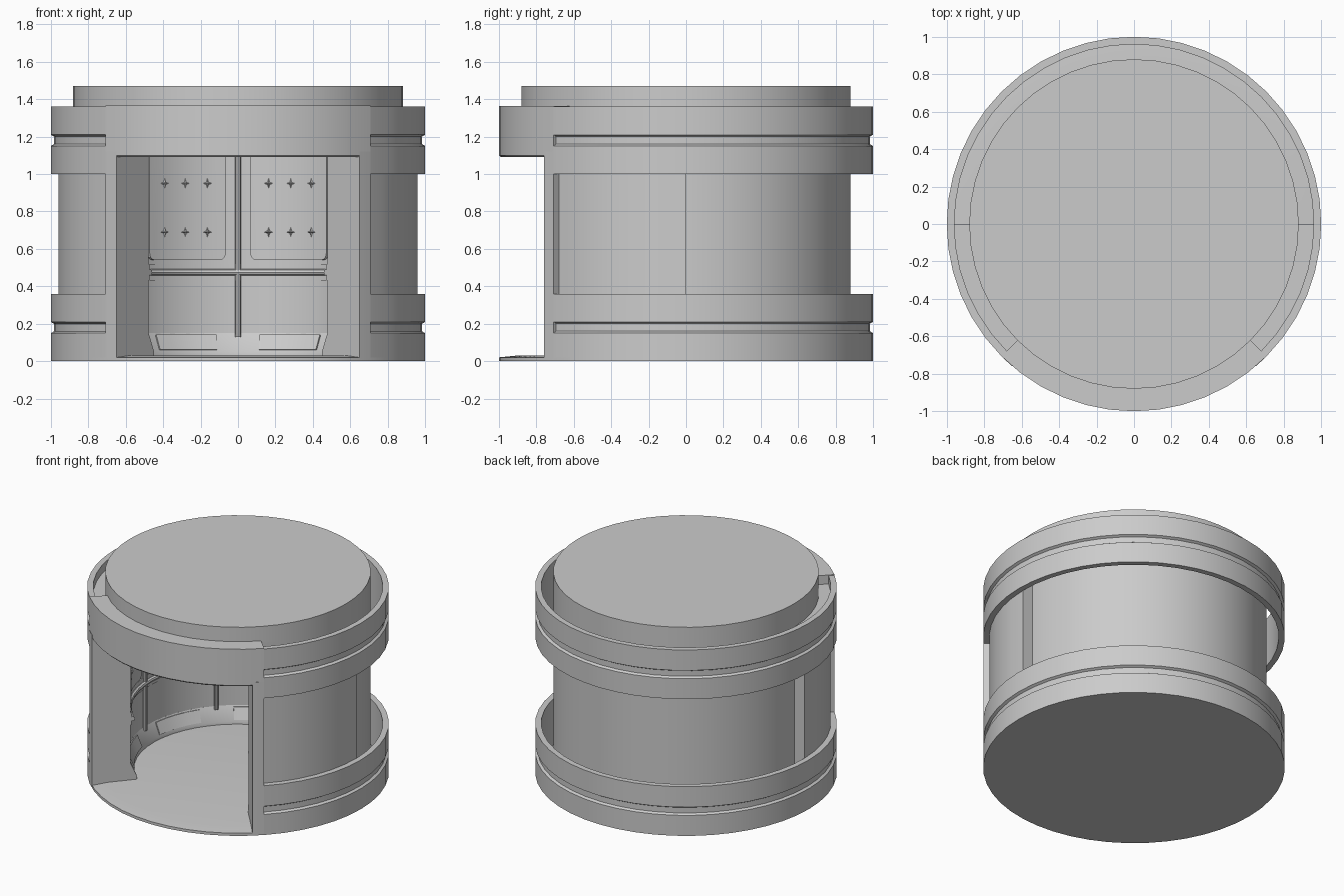
import bpy, bmesh, math
from mathutils import Matrix, Vector

if "Cube" in bpy.data.objects:
    bpy.data.objects.remove(bpy.data.objects["Cube"])

grey = bpy.data.materials.new("light_grey")
grey.diffuse_color = (0.6, 0.6, 0.6, 1)
grey.use_nodes = True
grey.node_tree.nodes["Principled BSDF"].inputs["Base Color"].default_value = grey.diffuse_color


def polar(r, deg, z):
    """Angle is measured from the back (+y), positive towards +x."""
    a = math.radians(deg)
    return Vector((r * math.sin(a), r * math.cos(a), z))


def finish(name, bm):
    bmesh.ops.remove_doubles(bm, verts=bm.verts, dist=1e-5)
    bmesh.ops.recalc_face_normals(bm, faces=bm.faces)
    me = bpy.data.meshes.new(name)
    bm.to_mesh(me)
    bm.free()
    me.materials.append(grey)
    ob = bpy.data.objects.new(name, me)
    bpy.context.collection.objects.link(ob)
    return ob


def sweep(name, profile, a0=0, a1=360, round_corners=0):
    """Turn a closed (radius, height) profile about z from angle a0 to a1."""
    bm = bmesh.new()
    full = abs(a1 - a0) >= 360
    n = max(2, math.ceil(abs(a1 - a0) / 7.5))
    rows = [[bm.verts.new(polar(r, a0 + (a1 - a0) * i / n, z)) for r, z in profile]
            for i in range(n + (0 if full else 1))]
    k = len(profile)
    for i in range(n):
        a, b = rows[i], rows[(i + 1) % len(rows)]
        for j in range(k):
            m = (j + 1) % k
            if profile[j][0] == 0 and profile[m][0] == 0:
                continue
            bm.faces.new((a[j], a[m], b[m], b[j]))
    if not full:
        bm.faces.new(rows[0])
        bm.faces.new(rows[-1])
    if round_corners:
        ends = set(rows[0]) | set(rows[-1])
        corner = [e for e in bm.edges if set(e.verts) <= ends
                  and abs(e.verts[0].co.z - e.verts[1].co.z) < 1e-4]
        bmesh.ops.bevel(bm, geom=corner, offset=round_corners, segments=3,
                        profile=0.5, affect='EDGES')
    return finish(name, bm)


def box(r0, r1, z0, z1):
    return [(r0, z0), (r1, z0), (r1, z1), (r0, z1)]


DOOR, POST = 139.5, 135      # door opening and outer edge of the door posts
R_IN = 0.735                 # inner wall radius
PITCH = 46.5                 # spacing of the inner wall bays

# Floor, wall shell and roof
sweep("floor", [(0, 0), (1, 0), (1, 0.02), (0.9, 0.03), (0, 0.03)])
sweep("wall", box(R_IN, 0.88, 0.01, 1.35), -POST, POST)
sweep("roof", box(0, 0.88, 1.33, 1.47))

# Grooved outer bands, open behind
for name, z in (("lower_band", 0.0), ("upper_band", 1.0)):
    sweep(name, [(0.96, z), (1, z), (1, z + 0.15), (0.983, z + 0.16), (0.983, z + 0.2),
                 (1, z + 0.21), (1, z + 0.36), (0.96, z + 0.36)], -POST, POST)

# Door frame: lintel, two posts, and the thicker side walls next to them
sweep("door_lintel", [(R_IN, 1.1), (0.99, 1.09), (1, 1.1), (1, 1.365), (R_IN, 1.365)],
      POST, 360 - POST)
for side, s in (("right", 1), ("left", -1)):
    sweep("door_post_" + side, box(R_IN, 1, 0.01, 1.12), s * POST, s * DOOR)
    sweep("side_wall_" + side, box(0.87, 0.96, 0.01, 1.3), s * 90, s * POST)

# Sloped skirting, belt and handrail inside
sweep("skirting", [(0.69, 0.025), (0.75, 0.025), (0.75, 0.15), (R_IN, 0.15), (0.69, 0.05)],
      -DOOR, DOOR)
sweep("belt", box(0.729, 0.75, 0.43, 0.52), -DOOR, DOOR)
sweep("handrail", [(0.722 + 0.017 * math.cos(t * math.pi / 4),
                    0.475 + 0.017 * math.sin(t * math.pi / 4)) for t in range(8)],
      -DOOR, DOOR)

# Upright rods between the bays
for i in range(-2, 3):
    bm = bmesh.new()
    mid = polar(0.725, i * PITCH, 0.73)
    bmesh.ops.create_cone(bm, cap_ends=True, segments=10, radius1=0.016, radius2=0.016,
                          depth=1.2, matrix=Matrix.Translation(mid))
    finish(f"upright_rod_{i + 3}", bm)


def star(name, deg, z, r):
    """Small four-pointed stud pointing to the middle."""
    bm = bmesh.new()
    out = polar(1, deg, 0)
    side = Vector((out.y, -out.x, 0))
    base = polar(r, deg, z)
    tip = bm.verts.new(base - out * 0.015)
    ring = []
    for j in range(8):
        d = 0.03 if j % 2 == 0 else 0.01
        a = j * math.pi / 4
        ring.append(bm.verts.new(base + side * d * math.cos(a) + Vector((0, 0, d * math.sin(a)))))
    for j in range(8):
        bm.faces.new((ring[j], ring[(j + 1) % 8], tip))
    bm.faces.new(ring)
    finish(name, bm)


# Six bays: raised wall panel with studs, and a plate on the skirting
for i in range(6):
    c = (i - 2.5) * PITCH
    sweep(f"wall_panel_{i + 1}", box(0.715, 0.74, 0.54, 1.29), c - 18, c + 18, 0.035)
    for j in (-1, 0, 1):
        for k, z in enumerate((0.69, 0.95)):
            star(f"stud_{i + 1}_{j + 2}_{k + 1}", c + j * 10, z, 0.716)
    sweep(f"skirting_plate_{i + 1}",
          [(0.687, 0.062), (0.70, 0.06), (0.738, 0.138), (0.722, 0.142)], c - 14, c + 14)

# Smooth curved faces, keep hard edges
bpy.ops.object.select_all(action='SELECT')
bpy.context.view_layer.objects.active = bpy.data.objects["wall"]
bpy.ops.object.shade_smooth_by_angle(angle=math.radians(25))
